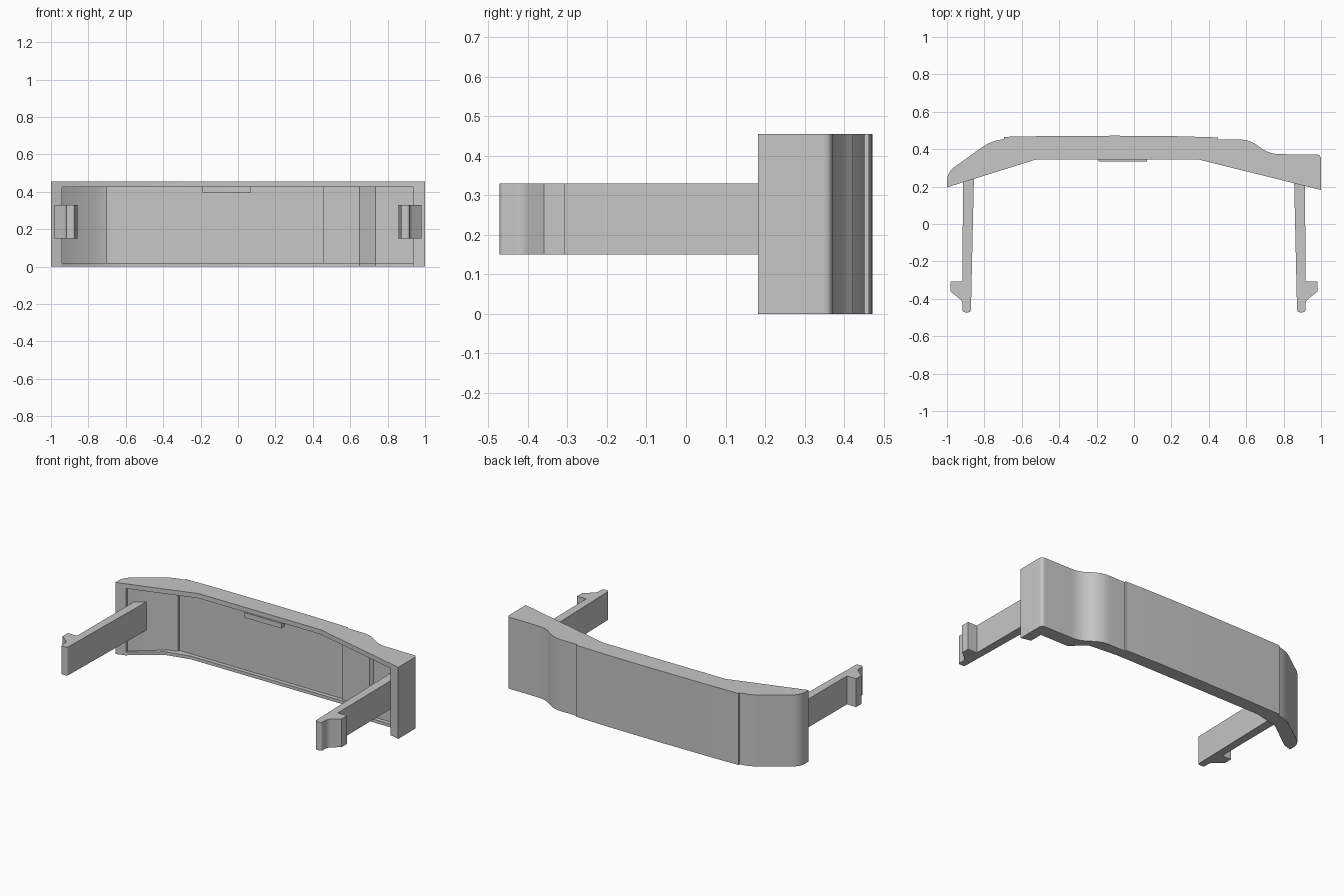
import bpy
import bmesh
import math
from mathutils import Vector

cube = bpy.data.objects.get("Cube")
if cube:
    bpy.data.objects.remove(cube, do_unlink=True)

grey = bpy.data.materials.new("plain grey")
grey.use_nodes = True
colour = (0.57, 0.57, 0.57, 1)
grey.diffuse_color = colour
grey.node_tree.nodes["Principled BSDF"].inputs["Base Color"].default_value = colour


def rounded(points, steps=8):
    """Outline whose corners (x, y, cut) are rounded over the length cut."""
    outline = []
    for i, (x, y, cut) in enumerate(points):
        corner = Vector((x, y))
        if not cut:
            outline.append(corner)
            continue
        before = Vector(points[i - 1][:2])
        after = Vector(points[(i + 1) % len(points)][:2])
        a = corner + (before - corner).normalized() * cut
        b = corner + (after - corner).normalized() * cut
        for k in range(steps + 1):
            t = k / steps
            outline.append(a * (1 - t) ** 2 + corner * 2 * t * (1 - t) + b * t * t)
    return outline


def extrude(name, points, low, high, mirror=1):
    """Upright prism from a plan outline."""
    bm = bmesh.new()
    face = bm.faces.new([bm.verts.new((p.x * mirror, p.y, low)) for p in rounded(points)])
    result = bmesh.ops.extrude_face_region(bm, geom=[face])
    top = [v for v in result["geom"] if isinstance(v, bmesh.types.BMVert)]
    bmesh.ops.translate(bm, verts=top, vec=(0, 0, high - low))
    bmesh.ops.recalc_face_normals(bm, faces=bm.faces)
    mesh = bpy.data.meshes.new(name)
    bm.to_mesh(mesh)
    bm.free()
    mesh.materials.append(grey)
    obj = bpy.data.objects.new(name, mesh)
    bpy.context.collection.objects.link(obj)
    return obj


def activate(obj):
    bpy.ops.object.select_all(action="DESELECT")
    obj.select_set(True)
    bpy.context.view_layer.objects.active = obj


def carve(target, name, points, low, high):
    """Cut a prism out of the target."""
    cutter = extrude(name, points, low, high)
    cutter.hide_render = True
    cut = target.modifiers.new(name, "BOOLEAN")
    cut.operation = "DIFFERENCE"
    cut.solver = "EXACT"
    cut.object = cutter
    activate(target)
    bpy.ops.object.modifier_apply(modifier=cut.name)
    bpy.data.objects.remove(cutter, do_unlink=True)


# Curved cover with a raised centre panel and one stepped end
cover = extrude("cover", [
    (-1, 0.196, 0), (-1, 0.276, 0.05), (-0.76, 0.448, 0.07), (-0.695, 0.454, 0),
    (-0.695, 0.466, 0), (-0.48, 0.47, 0), (-0.1, 0.472, 0), (0.2, 0.47, 0),
    (0.45, 0.463, 0), (0.45, 0.452, 0), (0.63, 0.452, 0.07), (0.71, 0.374, 0.07),
    (1, 0.371, 0.025), (1, 0.182, 0), (0.34, 0.346, 0), (-0.52, 0.346, 0),
], 0, 0.455)

# Hollow in the front, with a floor that follows the back
carve(cover, "hollow_cutter", [
    (-0.94, 0.1, 0), (-0.94, 0.234, 0), (-0.76, 0.378, 0), (-0.70, 0.398, 0),
    (-0.70, 0.412, 0), (0.455, 0.412, 0), (0.455, 0.402, 0), (0.65, 0.394, 0),
    (0.735, 0.312, 0), (0.935, 0.31, 0), (0.935, 0.1, 0),
], 0.02, 0.425)

# Lower rim set back to a narrow lip between the end blocks
carve(cover, "lower_rim_cutter", [
    (-0.94, 0.1, 0), (-0.94, 0.216, 0), (-0.76, 0.349, 0), (-0.60, 0.386, 0),
    (0.455, 0.386, 0), (0.65, 0.368, 0), (0.735, 0.286, 0), (0.935, 0.284, 0),
    (0.935, 0.1, 0),
], -0.05, 0.03)

# Hooked clip arms, one on each side
arm = [
    (0.856, 0.24, 0), (0.872, -0.472, 0.015), (0.917, -0.472, 0.015),
    (0.917, -0.412, 0.02), (0.982, -0.36, 0), (0.982, -0.307, 0),
    (0.917, -0.307, 0), (0.914, 0.33, 0), (0.856, 0.345, 0),
]
parts = [cover]
for side, mirror in (("left", 1), ("right", -1)):
    parts.append(extrude(side + "_clip_arm", arm, 0.15, 0.33, mirror))

# Small catch under the upper rim
parts.append(extrude("rim_catch", [
    (-0.19, 0.335, 0), (0.07, 0.335, 0), (0.07, 0.372, 0), (-0.19, 0.372, 0),
], 0.395, 0.427))

for part in parts:
    activate(part)
    bpy.ops.object.shade_smooth_by_angle(angle=math.radians(25))
